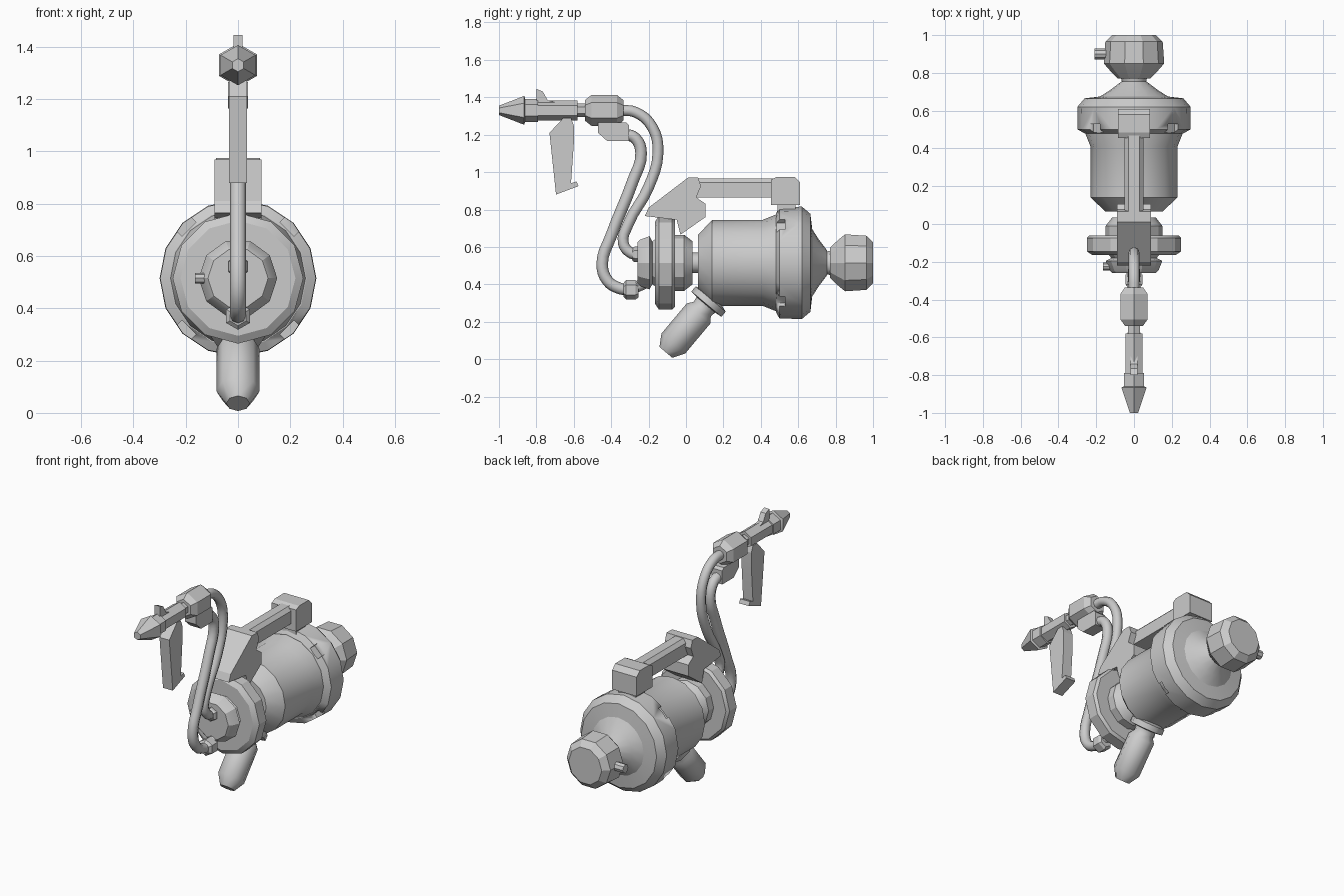
import bpy, bmesh, math
from mathutils import Vector, Matrix

if "Cube" in bpy.data.objects:
    bpy.data.objects.remove(bpy.data.objects["Cube"])

grey = bpy.data.materials.new("grey")
grey.diffuse_color = (0.6, 0.6, 0.6, 1)
grey.use_nodes = True
grey.node_tree.nodes["Principled BSDF"].inputs["Base Color"].default_value = grey.diffuse_color


def finish(name, bm, angle=24):
    bmesh.ops.recalc_face_normals(bm, faces=bm.faces)
    me = bpy.data.meshes.new(name)
    bm.to_mesh(me)
    bm.free()
    me.materials.append(grey)
    ob = bpy.data.objects.new(name, me)
    bpy.context.collection.objects.link(ob)
    bpy.ops.object.select_all(action='DESELECT')
    ob.select_set(True)
    bpy.context.view_layer.objects.active = ob
    bpy.ops.object.shade_smooth_by_angle(angle=math.radians(angle))
    return ob


def lathe(name, profile, sides, origin, axis=(0, 1, 0), turn=0.0, angle=24):
    """Closed turned solid; profile is (distance along axis, radius)."""
    a = Vector(axis).normalized()
    u = Vector((0, 0, 1)) if abs(a.x) > 0.9 else Vector((1, 0, 0))
    v = a.cross(u)
    bm = bmesh.new()
    rings = []
    for t, r in profile:
        rings.append([bm.verts.new(Vector(origin) + a * t + r * (
            u * math.cos(turn + 2 * math.pi * i / sides) + v * math.sin(turn + 2 * math.pi * i / sides)))
            for i in range(sides)])
    for p, q in zip(rings, rings[1:]):
        for i in range(sides):
            j = (i + 1) % sides
            bm.faces.new((p[i], p[j], q[j], q[i]))
    bm.faces.new(rings[0])
    bm.faces.new(rings[-1])
    return finish(name, bm, angle)


def plate(name, outline, half, bevel=0.0):
    """Side outline in (y, z) given thickness across x."""
    bm = bmesh.new()
    f = bm.faces.new([bm.verts.new((-half, y, z)) for y, z in outline])
    ext = bmesh.ops.extrude_face_region(bm, geom=[f])
    bmesh.ops.translate(bm, vec=(2 * half, 0, 0),
                        verts=[e for e in ext["geom"] if isinstance(e, bmesh.types.BMVert)])
    if bevel:
        top = max(z for y, z in outline) - 0.001
        edges = [e for e in bm.edges if all(v.co.z > top for v in e.verts)
                 and abs(e.verts[0].co.x - e.verts[1].co.x) < 1e-4]
        bmesh.ops.bevel(bm, geom=edges, offset=bevel, segments=1, affect='EDGES')
    return finish(name, bm, 10)


def hose(name, points, radius):
    cu = bpy.data.curves.new(name, 'CURVE')
    cu.dimensions = '3D'
    cu.bevel_depth = radius
    cu.bevel_resolution = 2
    cu.resolution_u = 4
    cu.use_fill_caps = True
    sp = cu.splines.new('BEZIER')
    sp.bezier_points.add(len(points) - 1)
    for bp, (y, z) in zip(sp.bezier_points, points):
        bp.co = (0, y, z)
        bp.handle_left_type = bp.handle_right_type = 'AUTO'
    cu.materials.append(grey)
    bpy.context.collection.objects.link(bpy.data.objects.new(name, cu))


C = (0, 0, 0.515)  # centre of the tank axis

# Tank and its neck
lathe("tank", [(0.065, .15), (0.14, .23), (0.41, .23), (0.49, .262), (0.56, .262)], 16, C, angle=30)
lathe("front_neck", [(-0.02, .055), (0.09, .055)], 12, C, angle=35)

# Rear flange with notched front lip
flange = lathe("rear_flange", [(0.48, .262), (0.50, .298), (0.62, .3), (0.665, .262),
                               (0.675, .18), (0.71, .125), (0.755, .065)], 16, C)
bm = bmesh.new()
for k in range(4):
    rot = Matrix.Rotation(math.radians(45 + 90 * k), 4, 'Y')
    bmesh.ops.create_cube(bm, size=1, matrix=Matrix.Translation((0, 0.485, C[2])) @ rot
                          @ Matrix.Translation((0.315, 0, 0)) @ Matrix.Diagonal((0.1, 0.09, 0.075, 1)))
cutter = finish("notch_cutter", bm)
mod = flange.modifiers.new("notches", 'BOOLEAN')
mod.object = cutter
mod.solver = 'EXACT'
bpy.context.view_layer.objects.active = flange
bpy.ops.object.modifier_apply(modifier="notches")
bpy.data.objects.remove(cutter, do_unlink=True)

# Rear knob with side peg
lathe("rear_neck", [(0.70, .08), (0.735, .06), (0.80, .075)], 10, C, angle=40)
lathe("rear_knob", [(0.77, .085), (0.81, .125), (0.85, .16), (0.965, .152), (1.0, .115)], 10, C, angle=10)
lathe("rear_peg", [(0, .028), (0.12, .028)], 8, (-0.09, 0.90, C[2]), (-1, 0, 0))

# Front disc stack with side peg
lathe("front_disc", [(-0.165, .22), (-0.145, .25), (-0.075, .25), (-0.06, .235)], 12, C)
lathe("disc_back_ring", [(-0.07, .15), (-0.01, .15), (0.035, .115)], 12, C)
lathe("disc_front_ring", [(-0.26, .115), (-0.245, .13), (-0.195, .15), (-0.18, .12), (-0.15, .145)], 10, C)
lathe("front_peg", [(0, .02), (0.08, .02)], 8, (-0.085, -0.225, C[2]), (-1, 0, 0))

# Tilted lower bottle, hung under the tank
lathe("lower_bottle", [(-0.287, .045), (-0.225, .083), (-0.015, .083), (0.015, .06),
                       (0.045, .065), (0.05, .105), (0.085, .105), (0.1, .06), (0.18, .06)],
      8, (0, 0.077, 0.256), (0, 0.643, 0.766), turn=math.pi / 8 * 0, angle=46)

# Carrying handle
plate("handle_bracket", [(-.22, .765), (-.20, .81), (.01, .97), (.065, .97), (.08, .925), (.055, .865),
                         (.105, .83), (.105, .76), (-.03, .665), (-.05, .745)], .09)
plate("handle_bar", [(.04, .865), (.04, .967), (.5, .967), (.5, .865)], .05, .022)
plate("handle_block", [(.455, .825), (.455, .96), (.485, .975), (.58, .975), (.61, .945), (.61, .825)], .085)
plate("handle_stem", [(.49, .76), (.49, .84), (.585, .84), (.585, .76)], .06)

# Spray gun
G = (0, 0, 1.33)
for name, prof in (
        ("gun_tip", [(-1, .025), (-.865, .077), (-.86, .062), (-.79, .062)]),
        ("gun_barrel", [(-.80, .053), (-.58, .053)]),
        ("gun_neck", [(-.60, .036), (-.52, .036)]),
        ("gun_body", [(-.54, .055), (-.505, .083), (-.37, .083), (-.335, .055)])):
    lathe(name, prof, 6, G, turn=math.pi / 6)
plate("gun_sight", [(-.80, 1.445), (-.765, 1.43), (-.74, 1.385), (-.66, 1.36), (-.66, 1.33), (-.80, 1.33)], .018)
plate("gun_grip", [(-.655, 1.29), (-.73, 1.21), (-.695, .88), (-.575, .925), (-.585, .95),
                   (-.615, .94), (-.60, 1.15), (-.60, 1.25), (-.615, 1.29)], .034)
plate("hose_block", [(-.47, 1.265), (-.47, 1.21), (-.42, 1.165), (-.305, 1.165), (-.305, 1.25), (-.32, 1.265)], .038)

# Hoses and their fittings on the front ring
hose("outer_hose", [(-.36, 1.33), (-.27, 1.32), (-.18, 1.24), (-.15, 1.10), (-.20, .92),
                    (-.31, .72), (-.335, .62), (-.29, .565), (-.25, .56)], .029)
hose("inner_hose", [(-.33, 1.205), (-.27, 1.18), (-.24, 1.10), (-.285, .95), (-.40, .66),
                    (-.448, .51), (-.42, .42), (-.36, .38), (-.30, .37)], .031)
lathe("upper_fitting", [(-.285, .035), (-.275, .042), (-.24, .042)], 6, (0, 0, .56), turn=math.pi / 6)
lathe("lower_fitting", [(-.335, .036), (-.32, .052), (-.27, .052), (-.255, .04)], 6, (0, 0, .37), turn=math.pi / 6)
lathe("fitting_elbow", [(0, .03), (.09, .03)], 8, (0, -.30, .37), (0, 1, .45), angle=50)
